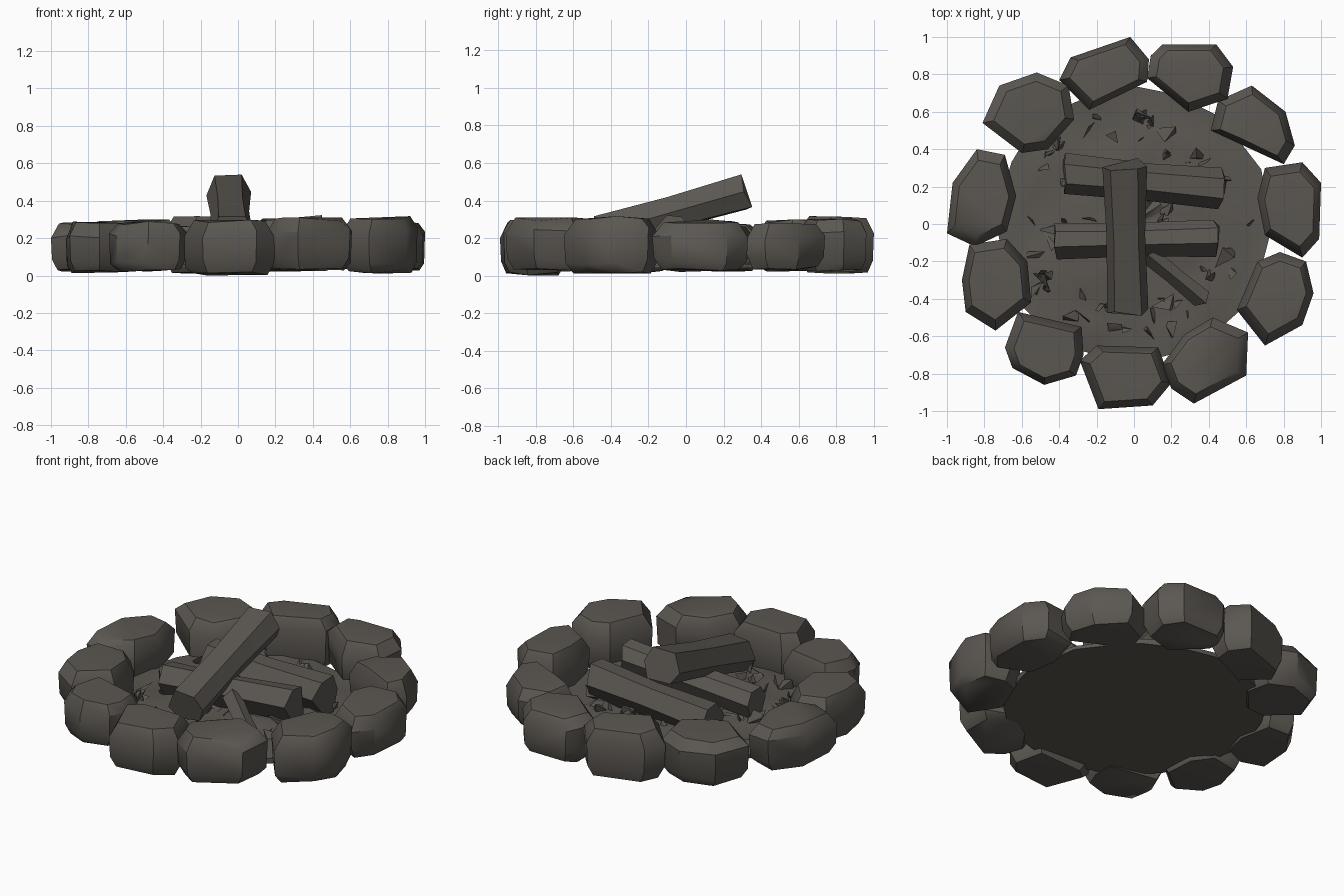
import bpy, bmesh, math, random
from mathutils import Vector

random.seed(4)
scene_cube = bpy.data.objects.get("Cube")
if scene_cube:
    bpy.data.objects.remove(scene_cube, do_unlink=True)

# One charcoal brown for everything
soot = bpy.data.materials.new("charcoal_brown")
soot.use_nodes = True
colour = (0.105, 0.095, 0.083, 1)
soot.diffuse_color = colour
shader = next(n for n in soot.node_tree.nodes if n.type == "BSDF_PRINCIPLED")
shader.inputs["Base Color"].default_value = colour
shader.inputs["Roughness"].default_value = 0.9


def finish(name, bm, smooth_angle=0):
    bmesh.ops.recalc_face_normals(bm, faces=bm.faces[:])
    mesh = bpy.data.meshes.new(name)
    bm.to_mesh(mesh)
    bm.free()
    mesh.materials.append(soot)
    obj = bpy.data.objects.new(name, mesh)
    bpy.context.collection.objects.link(obj)
    if smooth_angle:
        bpy.ops.object.select_all(action="DESELECT")
        obj.select_set(True)
        bpy.context.view_layer.objects.active = obj
        bpy.ops.object.shade_smooth_by_angle(angle=math.radians(smooth_angle))
    return obj


def jitter(amount):
    return random.uniform(-amount, amount)


def hull(bm, points):
    verts = [bm.verts.new(p) for p in points]
    result = bmesh.ops.convex_hull(bm, input=verts)
    loose = {v for v in result["geom_interior"] + result["geom_unused"]
             if isinstance(v, bmesh.types.BMVert)}
    bmesh.ops.delete(bm, geom=list(loose), context="VERTS")


# Boulder: a plan outline stacked into bevelled rings, then hulled
def stone(name, low, high, outline):
    plan = [Vector((x, y, 0)) for x, y in outline]
    centre = sum(plan, Vector()) / len(plan)
    points = []
    for scale, z, rough in ((0.82, low, 0.01), (0.97, low + 0.05, 0.02),
                            (1.0, high - 0.08, 0.025), (0.78, high - 0.01, 0.01)):
        for p in plan:
            q = centre + (p - centre) * scale
            q.z = z + jitter(rough)
            points.append(q)
    bm = bmesh.new()
    hull(bm, points)
    finish(name, bm, 35)


stone("back_stone", 0.02, 0.32, [(-.4, .77), (-.34, .89), (-.02, 1), (.08, .88), (.07, .76), (-.24, .61)])
stone("back_right_stone", 0.03, 0.31, [(.07, .78), (.09, .9), (.15, .96), (.44, .96), (.53, .84), (.5, .67), (.29, .6)])
stone("right_rear_stone", 0.04, 0.28, [(.41, .5), (.45, .66), (.63, .74), (.81, .6), (.86, .42), (.8, .32), (.55, .44)])
stone("right_stone", 0.03, 0.30, [(.7, -.06), (.66, .14), (.7, .3), (.9, .33), (1, .22), (.99, -.08), (.9, -.18)])
stone("right_front_stone", 0.02, 0.32, [(.55, -.46), (.66, -.2), (.78, -.15), (.92, -.2), (.96, -.37), (.9, -.54), (.7, -.65)])
stone("front_right_stone", 0.03, 0.31, [(.15, -.75), (.27, -.59), (.42, -.5), (.61, -.58), (.6, -.81), (.32, -.96), (.2, -.88)])
stone("front_stone", 0.01, 0.30, [(-.29, -.73), (-.2, -.65), (.13, -.66), (.2, -.85), (.1, -.97), (-.19, -.99)])
stone("front_left_stone", 0.03, 0.29, [(-.69, -.66), (-.62, -.47), (-.28, -.55), (-.27, -.7), (-.31, -.81), (-.48, -.86), (-.65, -.77)])
stone("left_front_stone", 0.02, 0.29, [(-.92, -.3), (-.88, -.11), (-.68, -.08), (-.57, -.2), (-.55, -.42), (-.74, -.57), (-.9, -.47)])
stone("left_stone", 0.03, 0.29, [(-1, -.05), (-.97, .22), (-.84, .4), (-.69, .37), (-.63, .15), (-.68, -.04), (-.85, -.12)])
stone("left_rear_stone", 0.03, 0.30, [(-.81, .54), (-.72, .74), (-.52, .81), (-.35, .74), (-.32, .56), (-.46, .4), (-.6, .38)])


# Split log: irregular six-sided prism with a waist and slanted ends
def log(name, start, end, radius, sides=6, flat=1.0):
    start, end = Vector(start), Vector(end)
    axis = (end - start).normalized()
    across = axis.cross(Vector((0, 0, 1))).normalized()
    up = across.cross(axis)
    shape = [(i * math.tau / sides + jitter(0.2), random.uniform(0.92, 1.1)) for i in range(sides)]
    bm = bmesh.new()
    rings = []
    for t, size in ((0, 1.0), (0.5, 0.92), (1, 1.05)):
        ring = []
        for angle, wobble in shape:
            r = radius * size * (wobble + jitter(0.04))
            p = start.lerp(end, t) + across * r * math.cos(angle) + up * r * flat * math.sin(angle)
            ring.append(bm.verts.new(p + axis * jitter(0.02)))
        rings.append(ring)
    for a, b in zip(rings, rings[1:]):
        for i in range(sides):
            j = (i + 1) % sides
            bm.faces.new((a[i], a[j], b[j], b[i]))
    bm.faces.new(rings[0])
    bm.faces.new(rings[-1])
    finish(name, bm, 25)


log("rear_log", (-0.37, 0.27, 0.16), (0.47, 0.19, 0.18), 0.105)
log("middle_log", (-0.43, -0.09, 0.16), (0.44, -0.07, 0.23), 0.1)
log("top_log", (-0.03, -0.46, 0.23), (-0.05, 0.31, 0.45), 0.105)
log("small_split_log", (0.08, -0.16, 0.19), (0.37, -0.4, 0.11), 0.06, 5)

# Ash bed: crumpled disc with a closed underside
bm = bmesh.new()
segments, rings = 28, 8
top_rings, bottom = [], []
for k in range(1, rings + 1):
    ring = []
    for i in range(segments):
        a = math.tau * (i + jitter(0.25)) / segments
        r = 0.73 * k / rings + jitter(0.015)
        z = 0.1 - 0.03 * k / rings + jitter(0.02)
        ring.append(bm.verts.new((r * math.cos(a), r * math.sin(a), z)))
    top_rings.append(ring)
for v in top_rings[-1]:
    bottom.append(bm.verts.new((v.co.x, v.co.y, 0.04)))
peak = bm.verts.new((0, 0, 0.1))
base = bm.verts.new((0, 0, 0.04))
for i in range(segments):
    j = (i + 1) % segments
    bm.faces.new((peak, top_rings[0][i], top_rings[0][j]))
    for a, b in zip(top_rings + [], top_rings[1:] + [bottom]):
        bm.faces.new((a[i], b[i], b[j], a[j]))
    bm.faces.new((base, bottom[j], bottom[i]))
finish("ash_bed", bm, 30)

# Charred splinters poking out of the bed
bm = bmesh.new()
for n in range(90):
    a, r = random.uniform(0, math.tau), 0.62 * math.sqrt(random.random())
    centre = Vector((r * math.cos(a), r * math.sin(a), 0.085))
    size = random.uniform(0.03, 0.07)
    hull(bm, [centre + Vector((jitter(size), jitter(size), random.uniform(-0.045, 0.06)))
              for corner in range(5)])
finish("charred_splinters", bm)
